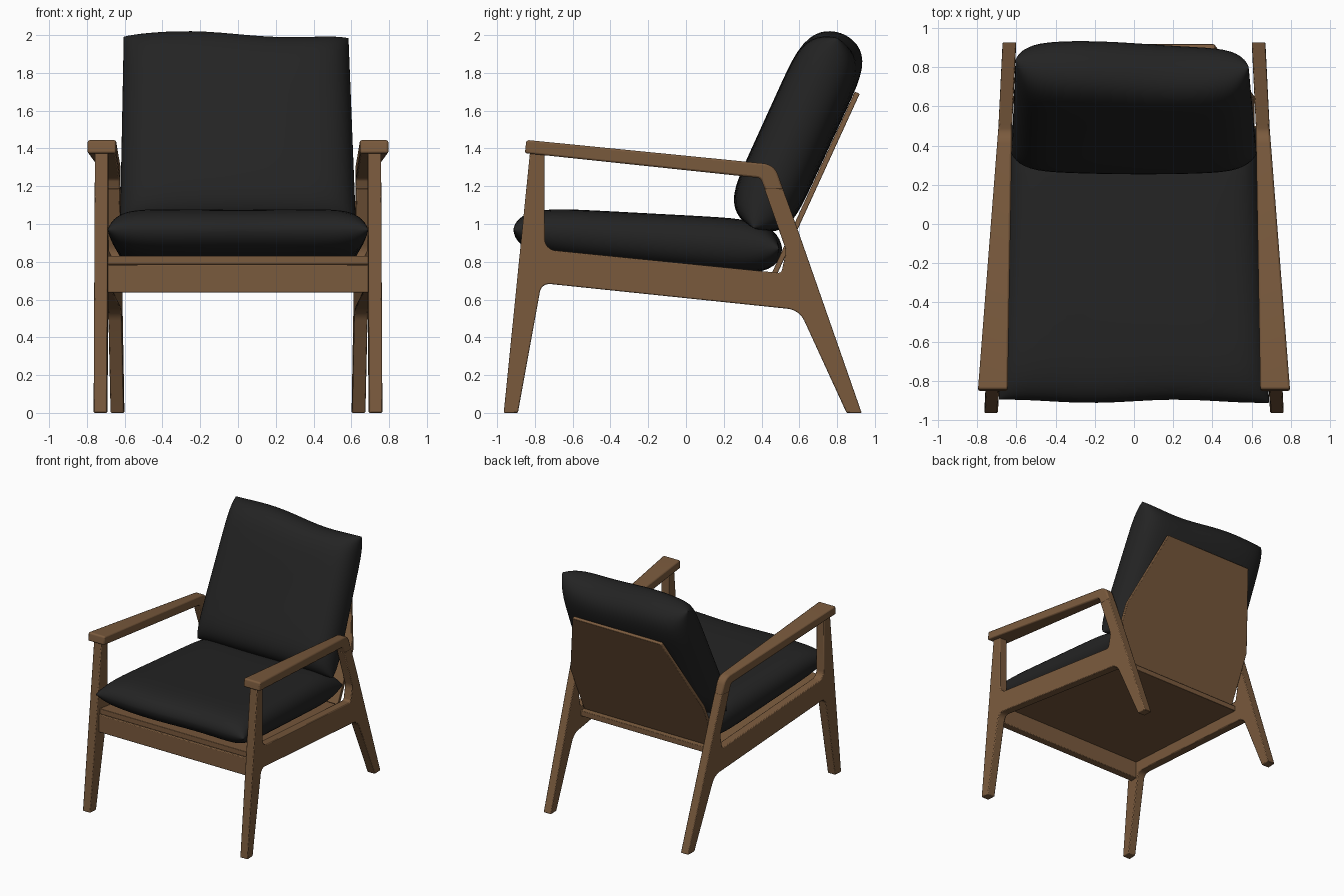
import bpy, bmesh, math
from mathutils import Vector

if "Cube" in bpy.data.objects:
    bpy.data.objects.remove(bpy.data.objects["Cube"])


def material(name, rgb):
    m = bpy.data.materials.new(name)
    m.diffuse_color = (*rgb, 1)
    m.use_nodes = True
    m.node_tree.nodes["Principled BSDF"].inputs["Base Color"].default_value = m.diffuse_color
    return m


WOOD = material("walnut wood", (0.195, 0.103, 0.047))
CLOTH = material("black fabric", (0.017, 0.017, 0.017))


def finish(name, bm, mat, bevel=0, mirror=False):
    bmesh.ops.recalc_face_normals(bm, faces=bm.faces)
    me = bpy.data.meshes.new(name)
    bm.to_mesh(me)
    bm.free()
    me.materials.append(mat)
    ob = bpy.data.objects.new(name, me)
    bpy.context.collection.objects.link(ob)
    bpy.ops.object.select_all(action='DESELECT')
    ob.select_set(True)
    bpy.context.view_layer.objects.active = ob
    bpy.ops.object.shade_smooth_by_angle(angle=math.radians(40))
    if bevel:
        b = ob.modifiers.new("soft edges", 'BEVEL')
        b.width, b.segments, b.angle_limit = bevel, 2, math.radians(40)
        b.use_clamp_overlap = False
    if mirror:
        ob.modifiers.new("other side", 'MIRROR')
    return ob


def rounded(points, steps=6):
    """Outline from (a, b[, radius]) corners, with arcs where a radius is given."""
    out = []
    for i, p in enumerate(points):
        c = Vector(p[:2])
        if len(p) < 3:
            out.append(c)
            continue
        d1 = (Vector(points[i - 1][:2]) - c).normalized()
        d2 = (Vector(points[(i + 1) % len(points)][:2]) - c).normalized()
        half = d1.angle(d2) / 2
        s, e = c + d1 * p[2] / math.tan(half), c + d2 * p[2] / math.tan(half)
        o = c + (d1 + d2).normalized() * p[2] / math.sin(half)
        for k in range(steps + 1):
            v = s.lerp(e, k / steps) - o
            out.append(o + v.normalized() * p[2])
    return out


def prism(name, points, place, bevel=0.006, mirror=False):
    """Outline swept between k=-1 and k=1; place(a, b, k) gives the 3D position."""
    bm = bmesh.new()
    pts = rounded(points)
    lo, hi = ([bm.verts.new(place(p.x, p.y, k)) for p in pts] for k in (-1, 1))
    bm.faces.new(lo)
    bm.faces.new(hi)
    for i in range(len(pts)):
        bm.faces.new((lo[i - 1], lo[i], hi[i], hi[i - 1]))
    return finish(name, bm, WOOD, bevel, mirror)


# Side frames: front leg, rail and rear leg in one slightly toed-in piece
prism("side_frame",
      [(-0.965, 0), (-0.825, 1.39), (-0.75, 1.385), (-0.747, 0.865, 0.06),
       (0.505, 0.74, 0.02), (0.53, 0.86, 0.1), (0.414, 1.19), (0.512, 1.19),
       (0.595, 0.96, 0.1), (0.93, 0), (0.85, 0), (0.60, 0.545, 0.11),
       (-0.765, 0.687, 0.05), (-0.89, 0)],
      lambda y, z, k: (0.682 - 0.0495 * y + 0.035 * k, y, z), mirror=True)


# Armrests: wide at the front, narrowing into the rear upright
def arm_place(y, z, k):
    t = (y + 0.85) / 1.35
    inner, outer = 0.645 - 0.023 * t, 0.797 - 0.105 * t
    return ((inner + outer) / 2 + k * (outer - inner) / 2, y, z)


prism("armrest",
      [(-0.853, 1.375), (-0.845, 1.445, 0.015), (0.468, 1.315, 0.09),
       (0.516, 1.18), (0.418, 1.18), (0.395, 1.243, 0.03)],
      arm_place, bevel=0.01, mirror=True)


# Front rail and sloping seat board, fitted between the frames
def between(y, z, k):
    return (k * (0.652 - 0.0495 * y), y, z)


prism("front_rail", [(-0.855, 0.637), (-0.855, 0.785), (-0.79, 0.785), (-0.79, 0.637)],
      between)
prism("seat_board", [(-0.845, 0.787), (-0.845, 0.832), (0.50, 0.70), (0.50, 0.655)],
      between, bevel=0.004)


# Leaning coordinates: s runs up the backrest, o is the distance in front of it
def lean(x, s, o):
    return (x, 0.595 + 0.416 * s - 0.909 * o, 0.98 + 0.909 * s + 0.416 * o)


# Back panel, tapering above the armrests
prism("back_panel",
      [(-0.615, -0.30), (0.615, -0.30), (0.615, 0.143), (0.41, 0.78), (-0.41, 0.78),
       (-0.615, 0.143)],
      lambda x, s, k: lean(x, s, 0.014 + 0.014 * k), bevel=0.004)


def cushion(name, place, n=36):
    """Pillow of two puffed grids joined at the seam; place(u, v, w) with w in -1..1."""
    bm = bmesh.new()
    c = [math.sin(math.pi / 2 * math.sin(math.pi / 2 * (2 * i / n - 1))) for i in range(n + 1)]
    for side in (-1, 1):
        g = [[bm.verts.new(place(u, v, side * math.sqrt(
            max(0, (1 - abs(u) ** 9) * (1 - abs(v) ** 7))))) for v in c] for u in c]
        for i in range(n):
            for j in range(n):
                bm.faces.new((g[i][j], g[i + 1][j], g[i + 1][j + 1], g[i][j + 1]))
    bmesh.ops.remove_doubles(bm, verts=bm.verts, dist=1e-5)
    ob = finish(name, bm, CLOTH)
    for p in ob.data.polygons:
        p.use_smooth = True
    return ob


# Seat cushion, thicker towards the back
def seat_place(u, v, w):
    t = (v + 1) / 2
    y = -0.905 + 1.405 * t + 0.008 * math.sin(5 * u)
    z = 0.97 - 0.10 * t + w * (0.13 + 0.025 * t) - 0.008 * (1 - u * u) * (w > 0)
    return (u * (0.69 - 0.065 * t), y, z)


cushion("seat_cushion", seat_place)


# Back cushion, leaning on the panel with a slightly slumped top
def back_place(u, v, w):
    t = (v + 1) / 2
    s = -0.10 + 1.11 * t + t * (-0.02 * u - 0.012 * math.sin(4 * u))
    puff = 0.16 + 0.025 * (1 - u * u)
    return lean(u * (0.625 - 0.03 * t) - 0.01 * t, s, 0.215 + w * puff + 0.015 * u * t)


cushion("back_cushion", back_place)
